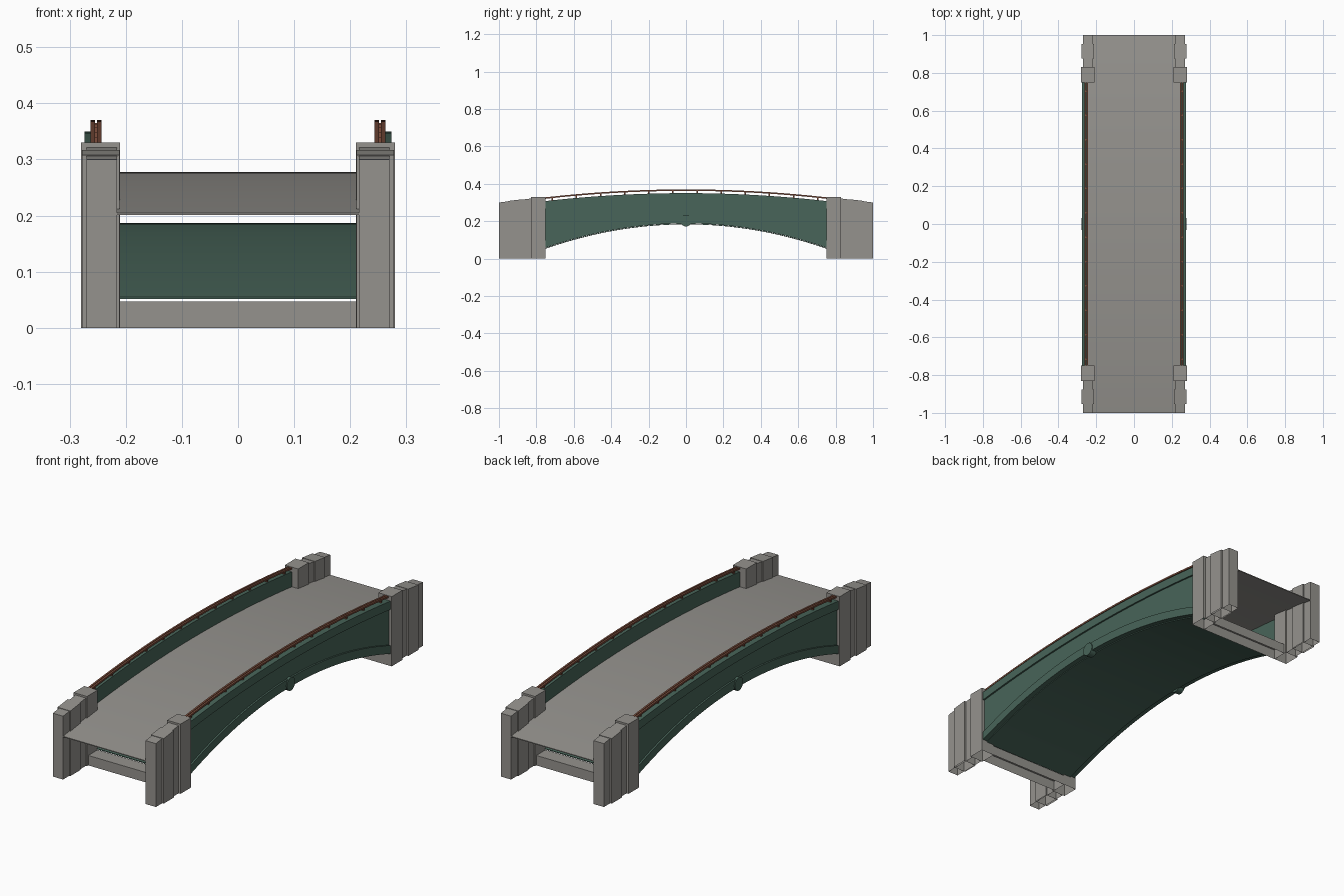
import bpy, bmesh, math
from mathutils import Matrix

cube = bpy.data.objects.get("Cube")
if cube:
    bpy.data.objects.remove(cube, do_unlink=True)


def material(name, rgb):
    mat = bpy.data.materials.new(name)
    mat.use_nodes = True
    mat.diffuse_color = (*rgb, 1)
    mat.node_tree.nodes["Principled BSDF"].inputs["Base Color"].default_value = (*rgb, 1)
    return mat


STONE = material("stone_grey", (0.30, 0.29, 0.27))
GREEN = material("painted_green", (0.065, 0.13, 0.10))
BROWN = material("rail_brown", (0.20, 0.075, 0.045))

SPAN = 0.755    # half length of the arch between the towers


def finish(bm, name, mat, smooth=False):
    bmesh.ops.recalc_face_normals(bm, faces=bm.faces)
    mesh = bpy.data.meshes.new(name)
    bm.to_mesh(mesh)
    bm.free()
    mesh.materials.append(mat)
    obj = bpy.data.objects.new(name, mesh)
    bpy.context.collection.objects.link(obj)
    if smooth:
        bpy.ops.object.select_all(action='DESELECT')
        obj.select_set(True)
        bpy.context.view_layer.objects.active = obj
        bpy.ops.object.shade_smooth_by_angle(angle=math.radians(30))
    return obj


def curve(peak, drop):
    """Parabola along the bridge."""
    return lambda y: peak - drop * y * y


def sweep(name, x0, x1, low, high, mat, half=SPAN, steps=40):
    """Rectangular section swept along y between two height curves."""
    bm = bmesh.new()
    rings = []
    for i in range(steps + 1):
        y = half * (2 * i / steps - 1)
        corners = ((x0, low), (x1, low), (x1, high), (x0, high))
        rings.append([bm.verts.new((x, y, f(y))) for x, f in corners])
    for a, b in zip(rings, rings[1:]):
        for k in range(4):
            n = (k + 1) % 4
            bm.faces.new((a[k], a[n], b[n], b[k]))
    bm.faces.new(rings[0])
    bm.faces.new(rings[-1])
    return finish(bm, name, mat, True)


def block(name, xs, ys, tops, mat, bottom=0.0, open_base=False):
    """Box whose top may slope between the two y ends."""
    bm = bmesh.new()
    v = [bm.verts.new((x, y, z)) for y, top in zip(ys, tops)
         for x, z in ((xs[0], bottom), (xs[1], bottom), (xs[1], top), (xs[0], top))]
    bm.faces.new(v[:4])
    bm.faces.new(v[4:])
    for k in range(4):
        if k == 0 and open_base:
            continue
        n = (k + 1) % 4
        bm.faces.new((v[k], v[n], v[n + 4], v[k + 4]))
    return finish(bm, name, mat)


# Height curves
wall_top = curve(0.35, 0.075)
band_low = curve(0.31, 0.075)
arch_high = curve(0.23, 0.236)
arch_low = curve(0.188, 0.231)
rail_top = curve(0.37, 0.075)
rail_low = curve(0.362, 0.075)

# Road deck and arch underside
sweep("road_deck", -0.243, 0.243, curve(0.274, 0.073), curve(0.278, 0.073), STONE, half=1.0)
sweep("arch_soffit", -0.25, 0.25, curve(0.183, 0.231), curve(0.187, 0.231), GREEN)

for side, s in (("right", -1), ("left", 1)):
    # Side girder: recessed web between raised bands
    sweep(side + "_girder_web", s * 0.243, s * 0.266, arch_low, wall_top, GREEN)
    sweep(side + "_upper_band", s * 0.25, s * 0.274, band_low, wall_top, GREEN)
    sweep(side + "_lower_band", s * 0.25, s * 0.274, arch_low, arch_high, GREEN)

    # Round boss at the crown
    bm = bmesh.new()
    place = Matrix.Translation((s * 0.262, 0, 0.203)) @ Matrix.Rotation(math.pi / 2, 4, 'Y')
    bmesh.ops.create_cone(bm, cap_ends=True, segments=24, radius1=0.031, radius2=0.031,
                          depth=0.032, matrix=place)
    finish(bm, side + "_crown_boss", GREEN, True)

    # Twin handrails with posts
    for part, a, b in (("inner", 0.243, 0.2515), ("outer", 0.2545, 0.263)):
        sweep(f"{side}_{part}_handrail", s * a, s * b, rail_low, rail_top, BROWN)
    for i in range(12):
        y = -0.715 + 0.129 * i
        block(f"{side}_rail_post_{i + 1}", (s * 0.248, s * 0.258), (y - 0.004, y + 0.004),
              (rail_low(y) + 0.003,) * 2, BROWN, bottom=wall_top(y) - 0.005)

    # Stone towers and stepped wing walls
    for end, e in (("front", -1), ("back", 1)):
        tag = f"{end}_{side}"
        block(tag + "_tower", (s * 0.21, s * 0.28), (e * 0.75, e * 0.83),
              (0.33, 0.33), STONE, open_base=True)
        block(tag + "_wing_wall", (s * 0.216, s * 0.27), (e * 0.83, e * 1.0),
              (0.321, 0.300), STONE, open_base=True)
        block(tag + "_wing_pilaster", (s * 0.211, s * 0.278), (e * 0.877, e * 0.953),
              (0.317, 0.308), STONE, open_base=True)

# Foundation beams joining the towers
for end, e in (("front", -1), ("back", 1)):
    block(end + "_foundation_beam", (-0.212, 0.212), (e * 0.75, e * 0.82),
          (0.047, 0.047), STONE, open_base=True)
